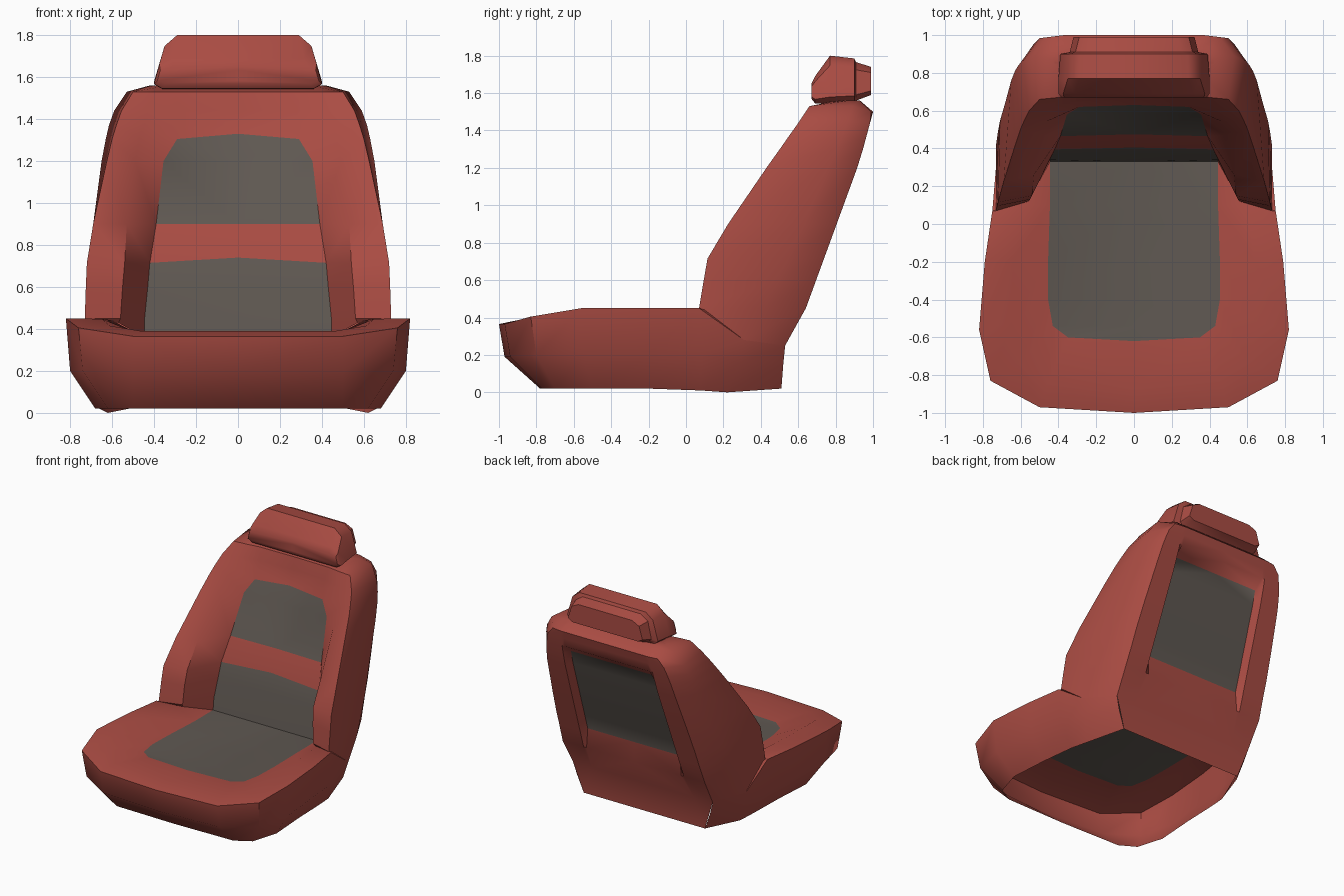
import bpy, bmesh, math

if "Cube" in bpy.data.objects:
    bpy.data.objects.remove(bpy.data.objects["Cube"])


def material(name, rgb):
    m = bpy.data.materials.new(name)
    m.diffuse_color = (*rgb, 1)
    m.use_nodes = True
    m.node_tree.nodes["Principled BSDF"].inputs["Base Color"].default_value = m.diffuse_color
    return m


RED = material("red upholstery", (0.40, 0.072, 0.056))
GRAY = material("warm gray fabric", (0.115, 0.098, 0.084))


def half_loft(name, rows, is_gray=lambda i, j: False, angle=45):
    """Skin rows of points on the +x half, then mirror across x = 0."""
    bm = bmesh.new()
    grid = [[bm.verts.new(p) for p in row] for row in rows]
    for i in range(len(grid) - 1):
        a, b = grid[i], grid[i + 1]
        # a shorter first row lines up with the end of the next one
        off = len(b) - len(a)
        for j in range(len(a) - 1):
            f = bm.faces.new((a[j], a[j + 1], b[j + 1 + off], b[j + off]))
            f.material_index = int(is_gray(i, j + off))
    bmesh.ops.remove_doubles(bm, verts=bm.verts[:], dist=0.0005)
    bmesh.ops.dissolve_degenerate(bm, edges=bm.edges[:], dist=0.0005)
    me = bpy.data.meshes.new(name)
    bm.to_mesh(me)
    bm.free()
    me.materials.append(RED)
    me.materials.append(GRAY)
    ob = bpy.data.objects.new(name, me)
    bpy.context.collection.objects.link(ob)
    mod = ob.modifiers.new("mirror", 'MIRROR')
    mod.use_clip = True
    bpy.ops.object.select_all(action='DESELECT')
    ob.select_set(True)
    bpy.context.view_layer.objects.active = ob
    bpy.ops.object.modifier_apply(modifier=mod.name)
    bpy.ops.object.shade_smooth_by_angle(angle=math.radians(angle))
    return ob


# Seat cushion: open-bottomed shell, rings from the bottom rim to the gray panel
bottom = [(0, -.78, .02), (.5, -.77, .02), (.62, -.70, .02), (.68, -.5, .02),
          (.66, -.2, .02), (.64, .08, .01), (.62, .22, 0), (.52, .51, .02)]
belly = [(0, -.97, .19), (.5, -.94, .19), (.74, -.8, .2), (.80, -.55, .2),
         (.77, -.2, .2), (.74, .08, .2), (.70, .29, .16), (.57, .52, .15)]
rim = [(0, -1, .365), (.5, -.97, .365), (.76, -.83, .405), (.82, -.56, .45),
       (.79, -.2, .45), (.75, .07, .45), (.73, .31, .28), (.60, .53, .25)]
half_loft("seat_cushion_sides", [bottom, belly, rim])
ridge = [(0, -.88, .39), (.46, -.85, .39), (.61, -.74, .415), (.65, -.52, .448),
         (.64, -.2, .448), (.60, .1, .44), (.56, .34, .37)]
panel = [(0, -.62, .375), (.35, -.6, .375), (.43, -.54, .372), (.455, -.4, .37),
         (.455, -.2, .365), (.445, .1, .36), (.445, .34, .36)]
centre = [(0, y, z) for x, y, z in panel]
half_loft("seat_cushion_top", [rim[:7], ridge, panel, centre],
          lambda i, j: i == 2)


# Backrest: horizontal sections from front centre, round the bolster, to back centre
def back_y(z):
    pts = [(.02, .51), (.25, .53), (.42, .63), (1.24, .93), (1.5, 1.0)]
    for (z0, y0), (z1, y1) in zip(pts, pts[1:]):
        if z <= z1:
            return y0 + (y1 - y0) * (z - z0) / (z1 - z0)
    return 1.0


def back_part(z, xb, depth):
    """Back corner, recess rim, recess floor edge and recess floor centre."""
    y, xr = back_y(z), .45 - .045 * z
    return [(xb, y, z), (xr, y, z), (xr - .025, y - depth, z), (0, y - depth, z)]


# z, centre y, panel x, bolster inner x y, bolster outer x y, side x y, back x
sections = [
    (.45, .35, .445, .56, .12, .73, .07, .73, .42, .61),
    (.60, .38, .43, .55, .13, .725, .095, .72, .49, .60),
    (.715, .405, .42, .54, .15, .72, .115, .71, .545, .595),
    (.90, .475, .39, .53, .26, .69, .225, .685, .63, .58),
    (1.20, .59, .355, .49, .47, .625, .43, .65, .76, .55),
    (1.305, .63, .29, .47, .54, .60, .505, .63, .81, .535),
    (1.37, .655, .28, .45, .58, .58, .55, .615, .835, .52),
    (1.44, .67, .28, .43, .62, .555, .60, .59, .86, .50),
]
rows = [
    back_part(.02, .52, 0),
    [(0, .33, .36), (.445, .33, .36), (.57, .13, .43), (.75, .07, .45),
     (.73, .31, .28)] + back_part(.25, .60, 0),
]
for z, yc, xp, xi, yi, xo, yo, xe, ye, xb in sections:
    crown = .025 if z in (.715, 1.305) else 0
    rows.append([(0, yc, z + crown), (xp, yc - .01, z), (xi, yi, z), (xo, yo, z),
                 (xe, ye, z)] + back_part(z, xb, .06 if .5 < z < 1.35 else 0))
# rounded top, closing along a ridge
rows.append([(0, .69, 1.53), (.30, .685, 1.53), (.40, .67, 1.53), (.50, .66, 1.53),
             (.53, .89, 1.53), (.45, .99, 1.5), (.37, 1, 1.5), (.34, 1, 1.5), (0, 1, 1.5)])
rows.append([(0, .75, 1.55), (.30, .75, 1.55), (.34, .75, 1.55), (.39, .76, 1.55),
             (.42, .87, 1.56), (.39, .93, 1.56), (.34, .93, 1.56), (.30, .93, 1.56),
             (0, .93, 1.56)])
rows.append([(x, .85, 1.56) for x in (0, .30, .34, .39, .42, .39, .34, .30, 0)])
half_loft("backrest", rows,
          lambda i, j: (j == 0 and i in (1, 2, 3, 5, 6)) or (j == 7 and 3 <= i <= 6))


# Headrest: upright sections from back to front, with a narrower rear block
def head_ring(y, zb, zt, wb, wt):
    h = zt - zb
    return [(0, y, zb), (wb - .04, y, zb), (wb, y, zb + .15 * h),
            (wt, y, zt - .2 * h), (wt - .06, y, zt), (0, y, zt)]


rings = [head_ring(*s) for s in (
    (.99, 1.59, 1.74, .32, .29), (.91, 1.56, 1.765, .34, .31),
    (.90, 1.55, 1.785, .39, .345), (.77, 1.54, 1.80, .40, .35),
    (.69, 1.545, 1.69, .40, .375), (.67, 1.57, 1.65, .385, .37))]
rings.insert(0, [(0, y, z) for x, y, z in rings[0]])
rings.append([(0, y, z) for x, y, z in rings[-1]])
half_loft("headrest", rings, angle=40)
